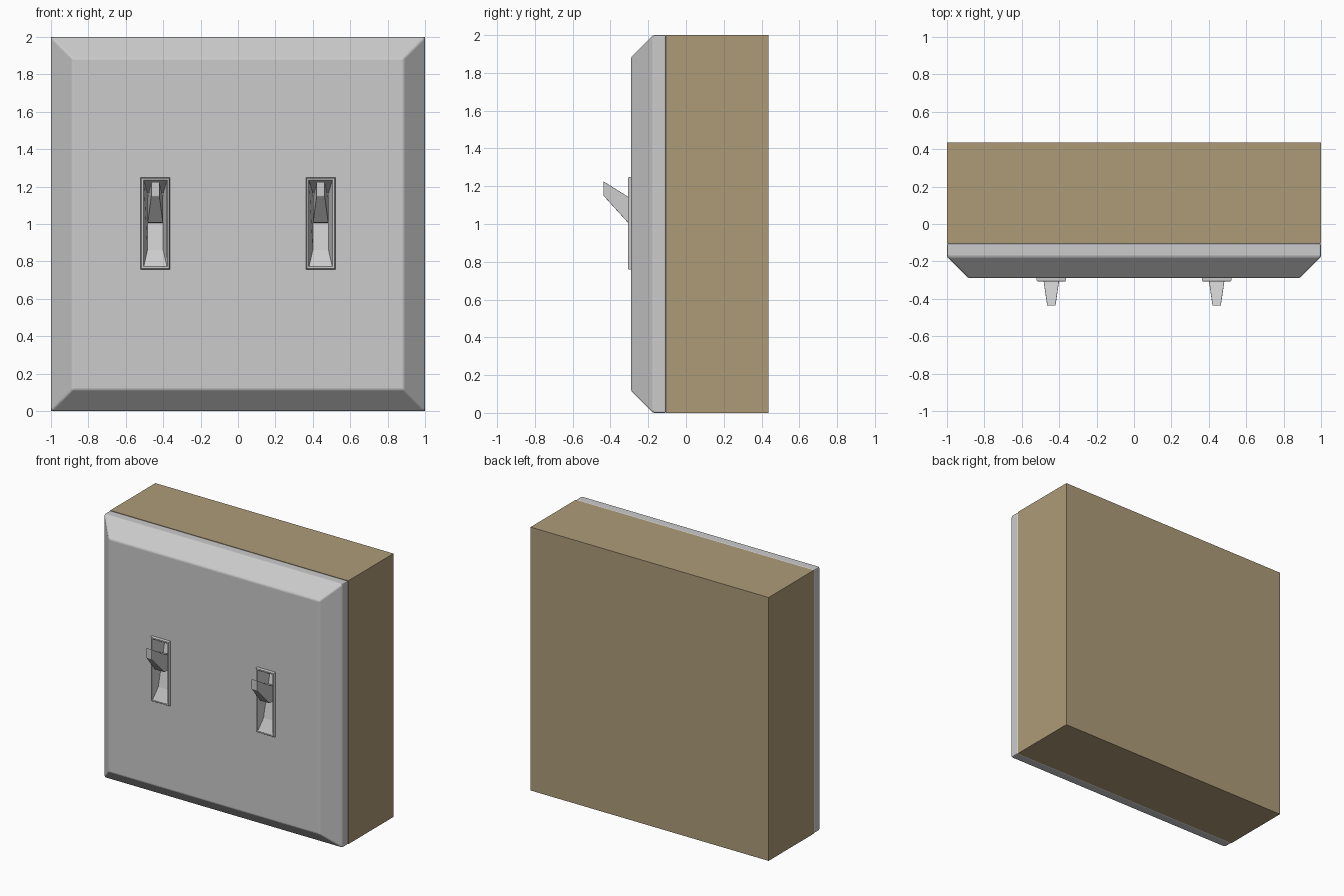
import bpy, bmesh

if "Cube" in bpy.data.objects:
    bpy.data.objects.remove(bpy.data.objects["Cube"])


def make_object(name, bm):
    bmesh.ops.recalc_face_normals(bm, faces=bm.faces)
    me = bpy.data.meshes.new(name)
    bm.to_mesh(me)
    bm.free()
    ob = bpy.data.objects.new(name, me)
    bpy.context.collection.objects.link(ob)
    return ob


def loft(name, rings):
    """Closed skin through rectangles: (half width, z low, z high, y low, y high)."""
    bm = bmesh.new()
    loops = [[bm.verts.new(p) for p in ((-w, ya, za), (w, ya, za), (w, yb, zb), (-w, yb, zb))]
             for w, za, zb, ya, yb in rings]
    for a, b in zip(loops, loops[1:]):
        for i in range(4):
            j = (i + 1) % 4
            bm.faces.new((a[i], a[j], b[j], b[i]))
    bm.faces.new(loops[0])
    bm.faces.new(loops[-1])
    return make_object(name, bm)


def bevel(ob, width, segments=2):
    mod = ob.modifiers.new("soft_edges", 'BEVEL')
    mod.width = width
    mod.segments = segments
    mod.limit_method = 'ANGLE'


# Wall block behind the plate
wall = loft("wall_block", [(1, 0, 2, -0.105, -0.105), (1, 0, 2, 0.437, 0.437)])
tan = bpy.data.materials.new("tan_wall")
tan.diffuse_color = (0.42, 0.33, 0.19, 1)
tan.use_nodes = True
tan.node_tree.nodes["Principled BSDF"].inputs["Base Color"].default_value = tan.diffuse_color
wall.data.materials.append(tan)

# Cover plate with wide sloped edges
plate = loft("cover_plate", [(1, 0, 2, -0.105, -0.105),
                             (1, 0, 2, -0.175, -0.175),
                             (0.885, 0.115, 1.885, -0.29, -0.29)])
bevel(plate, 0.008)

for side, x in (("left", -0.442), ("right", 0.442)):
    # Opening in the plate
    cutter = loft(side + "_opening_cutter", [(0.068, 0.77, 1.238, -0.14, -0.14),
                                             (0.068, 0.77, 1.238, -0.4, -0.4)])
    cutter.location.x = x
    cutter.hide_render = True
    cutter.hide_viewport = True
    cutter.display_type = 'WIRE'
    mod = plate.modifiers.new(side + "_opening", 'BOOLEAN')
    mod.object = cutter
    mod.operation = 'DIFFERENCE'
    mod.solver = 'EXACT'

    # Raised rim running into the tapered recess with a tilted floor
    rim = loft(side + "_switch_recess", [
        (0.070, 0.768, 1.240, -0.15, -0.15),
        (0.070, 0.768, 1.240, -0.28, -0.28),
        (0.078, 0.758, 1.248, -0.28, -0.28),
        (0.078, 0.758, 1.248, -0.302, -0.302),
        (0.074, 0.762, 1.244, -0.308, -0.308),
        (0.064, 0.772, 1.234, -0.308, -0.308),
        (0.061, 0.776, 1.230, -0.302, -0.302),
        (0.042, 0.860, 1.165, -0.265, -0.19)])
    rim.location.x = x

    # Toggle lever tilted up, narrowing to its tip
    lever = loft(side + "_toggle_lever", [
        (0.041, 1.005, 1.085, -0.18, -0.18),
        (0.041, 1.008, 1.145, -0.308, -0.308),
        (0.022, 1.150, 1.226, -0.437, -0.437)])
    lever.location.x = x
    bevel(lever, 0.003)
